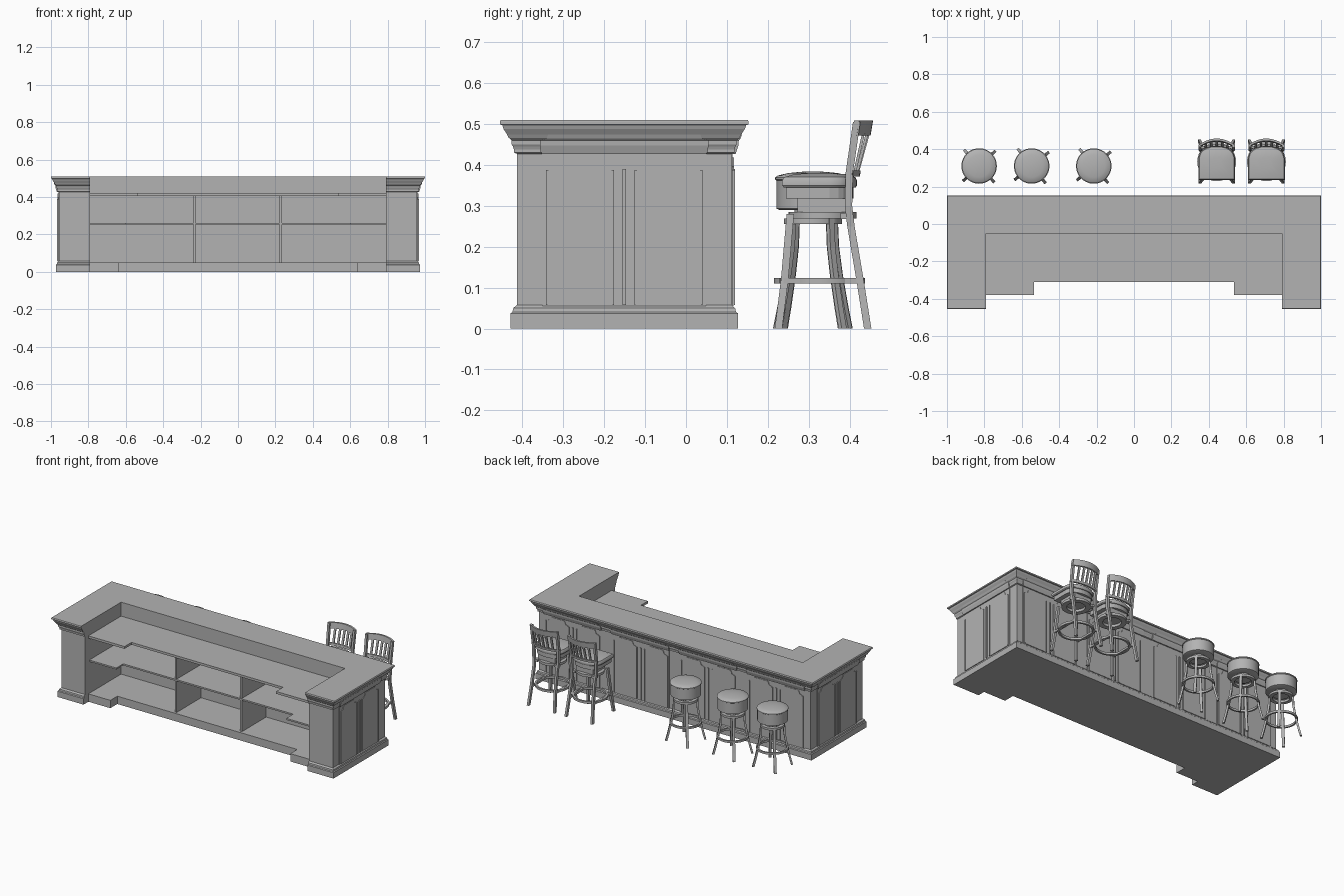
import bpy, bmesh, math
from mathutils import Vector

cube = bpy.data.objects.get("Cube")
if cube:
    bpy.data.objects.remove(cube)

grey = bpy.data.materials.new("plain_grey")
grey.use_nodes = True
COLOUR = (0.45, 0.45, 0.45, 1)
grey.diffuse_color = COLOUR
grey.node_tree.nodes["Principled BSDF"].inputs["Base Color"].default_value = COLOUR


def loft(name, loops, cyclic=False, smooth=False, loc=(0, 0, 0), turn=0):
    """Skin a list of equal point loops; cap the ends unless cyclic."""
    bm = bmesh.new()
    rings = [[bm.verts.new(p) for p in loop] for loop in loops]
    n = len(rings[0])
    pairs = list(zip(rings, rings[1:]))
    if cyclic:
        pairs.append((rings[-1], rings[0]))
    else:
        bm.faces.new(rings[0])
        bm.faces.new(rings[-1])
    for a, b in pairs:
        for i in range(n):
            j = (i + 1) % n
            bm.faces.new((a[i], a[j], b[j], b[i]))
    bmesh.ops.recalc_face_normals(bm, faces=bm.faces)
    mesh = bpy.data.meshes.new(name)
    bm.to_mesh(mesh)
    bm.free()
    mesh.materials.append(grey)
    if smooth:
        mesh.shade_smooth()
        mesh.set_sharp_from_angle(angle=math.radians(35))
    ob = bpy.data.objects.new(name, mesh)
    ob.location = loc
    ob.rotation_euler.z = turn
    bpy.context.collection.objects.link(ob)
    return ob


def prism(name, outline, z0, z1, **kw):
    return loft(name, [[(x, y, z) for x, y in outline] for z in (z0, z1)], **kw)


def box(name, x0, x1, y0, y1, z0, z1, **kw):
    return prism(name, [(x0, y0), (x1, y0), (x1, y1), (x0, y1)], z0, z1, **kw)


def lathe(name, profile, sides=32, **kw):
    angles = [2 * math.pi * i / sides for i in range(sides)]
    return loft(name, [[(r * math.cos(a), r * math.sin(a), z) for a in angles]
                       for r, z in profile], smooth=True, **kw)


def bar(name, path, wide, deep, **kw):
    """Upright bar of rectangular section along a path, section kept level."""
    return loft(name, [[(x + sx * wide / 2, y + sy * deep / 2, z)
                        for sx, sy in ((-1, -1), (1, -1), (1, 1), (-1, 1))]
                       for x, y, z in path], **kw)


def ring(name, r, z, wide, tall, **kw):
    loops = []
    for i in range(32):
        a = 2 * math.pi * i / 32
        loops.append([((r + u) * math.cos(a), (r + u) * math.sin(a), z + v)
                      for u, v in ((-wide / 2, -tall / 2), (wide / 2, -tall / 2),
                                   (wide / 2, tall / 2), (-wide / 2, tall / 2))])
    return loft(name, loops, cyclic=True, smooth=True, **kw)


# Counter: U-shaped outline, inset by the moulding profile at each height
BACK, FRONT, INNER, WALL = 0.153, -0.455, 0.79, -0.05


def u_outline(d, z):
    right = [(INNER, WALL), (INNER, FRONT + d), (1 - d, FRONT + d), (1 - d, BACK - d)]
    left = [(-x, y) for x, y in reversed(right)]
    return [(x, y, z) for x, y in right + left]


PROFILE = [(.026, 0), (.026, .037), (.031, .041), (.033, .05), (.042, .058),
           (.042, .427), (.035, .43), (.035, .437), (.032, .445), (.029, .45),
           (.029, .46), (.022, .466), (.018, .474), (.009, .488), (.006, .497),
           (0, .499), (0, .506), (.002, .509)]
loft("counter_body", [u_outline(d, z) for d, z in PROFILE])


# Stepped boards between the wings: work surface, shelf and floor
def stepped_board(name, step, z0, z1, mid, side):
    half = [(INNER, WALL), (INNER, side), (step, side), (step, mid)]
    prism(name, half + [(-x, y) for x, y in reversed(half)], z0, z1)


stepped_board("work_surface", 0.535, .405, .42, -.31, -.38)
stepped_board("middle_shelf", 0.6, .252, .262, -.30, -.37)
stepped_board("floor_board", 0.635, 0, .05, -.31, -.38)
for i, x in enumerate((-.232, .228)):
    box(f"shelf_divider_{i + 1}", x - .006, x + .006, -.295, WALL, .05, .405)


# Panelled bays: backing, two shouldered panels, beads and a projecting header
def slab(name, outline, depth, **kw):
    return loft(name, [[(x, y, z) for x, z in outline] for y in (-.002, depth)], **kw)


def panel_outline(u0, u1):
    right = [(u1, .056), (u1, .385), (u1 - .008, .392), (u1 - .022, .396),
             (u1 - .026, .408), (u1 - .032, .418)]
    return right + [(u0 + u1 - x, z) for x, z in reversed(right)]


def bay(tag, loc, turn):
    kw = dict(loc=loc, turn=turn)
    box(tag + "_backing", -.2, .2, -.002, .003, .05, .428, **kw)
    for side, (u0, u1) in (("a", (-.188, -.028)), ("b", (.028, .188))):
        slab(f"{tag}_panel_{side}", panel_outline(u0, u1), .006, **kw)
        for k, u in enumerate((u0, u1)):
            box(f"{tag}_bead_{side}{k}", u - .003, u + .003, 0, .009, .058, .388, **kw)
    box(tag + "_centre_reed", -.004, .004, 0, .009, .058, .39, **kw)
    loft(tag + "_header", [[(-w, -.002, z), (w, -.002, z), (w, y, z), (-w, y, z)]
                           for w, y, z in ((.2, .010, .426), (.204, .012, .432),
                                           (.206, .017, .447), (.206, .018, .46),
                                           (.19, .022, .464), (.186, .026, .474))], **kw)


for i, x in enumerate((-.718, -.239, .239, .718)):
    bay(f"back_bay_{i + 1}", (x, BACK - .042, 0), 0)
bay("left_bay", (.958, -.151, 0), -math.pi / 2)
bay("right_bay", (-.958, -.151, 0), math.pi / 2)


# Round stools
def stool(tag, x, y, turn):
    kw = dict(loc=(x, y, 0), turn=turn)
    lathe(tag + "_seat", [(.082, .29), (.089, .293), (.089, .362), (.092, .364),
                          (.092, .369), (.086, .374), (.06, .38), (.03, .383),
                          (.008, .384)], **kw)
    lathe(tag + "_swivel", [(.045, .272), (.045, .292)], **kw)
    ring(tag + "_top_ring", .06, .262, .022, .014, **kw)
    ring(tag + "_foot_ring", .09, .117, .01, .013, **kw)
    for k in range(4):
        bar(f"{tag}_leg_{k + 1}", [(.113, 0, 0), (.1, 0, .05), (.082, 0, .13), (.07, 0, .2),
                                   (.066, 0, .27)], .012, .016,
            loc=(x, y, 0), turn=turn + math.pi / 2 * k)


for i, (x, turn) in enumerate(((-.828, .75), (-.547, .68), (-.215, .7))):
    stool(f"stool_{i + 1}", x, .31, turn)


# High chairs facing the counter
def seat_outline(s):
    pts = [(-.098, -.098), (.098, -.098), (.098, .02)]
    pts += [(.094 * math.cos(a), .03 + .055 * math.sin(a))
            for a in (math.pi * i / 12 for i in range(1, 12))]
    pts.append((-.098, .02))
    return [(x * s, y * s) for x, y in pts]


def chair(tag, x, y):
    kw = dict(loc=(x, y, 0))
    loft(tag + "_seat", [[(px, py, z) for px, py in seat_outline(s)]
                         for s, z in ((.96, .345), (1, .35), (1, .362), (.95, .37),
                                      (.7, .377), (.3, .38))], smooth=True, **kw)
    prism(tag + "_seat_frame", seat_outline(.9), .318, .345, **kw)
    box(tag + "_swivel", -.06, .06, -.06, .06, .285, .318, **kw)
    ring(tag + "_top_ring", .068, .277, .03, .016, **kw)
    ring(tag + "_foot_ring", .098, .117, .012, .014, **kw)
    # back posts run from the floor to the crest, front legs stop under the seat
    for side, s in (("left", 1), ("right", -1)):
        bar(f"{tag}_{side}_back_post", [(s * .092, .111, 0), (s * .084, .092, .12),
                                        (s * .08, .07, .25), (s * .086, .064, .3),
                                        (s * .088, .066, .38), (s * .09, .084, .505)],
            .014, .018, **kw)
        bar(f"{tag}_{side}_front_leg", [(s * .09, -.107, 0), (s * .078, -.092, .12),
                                        (s * .066, -.078, .28)], .015, .018, **kw)
        box(f"{tag}_{side}_stretcher", s * .083 - .005, s * .083 + .005, -.095, .095,
            .11, .123, **kw)
        box(f"{tag}_{side}_arm_bracket", s * .072 - .014, s * .072 + .014, .045, .07,
            .268, .282, **kw)

    # curved crest rail and lower rail, joined by slats
    def rail(name, y0, bow, z0, z1, lean):
        loops = []
        for i in range(13):
            t = i / 6 - 1
            yy = y0 + bow * (1 - t * t)
            loops.append([(t * .097, yy - .006, z0), (t * .097, yy + .006, z0),
                          (t * .097, yy + .006 + lean, z1), (t * .097, yy - .006 + lean, z1)])
        loft(name, loops, smooth=True, **kw)

    rail(tag + "_crest", .078, .034, .472, .508, .006)
    rail(tag + "_lower_rail", .066, .02, .372, .386, .002)
    for k in range(5):
        u = (k - 2) * .029
        drop = (u / .097) ** 2
        bar(f"{tag}_slat_{k + 1}", [(u, .086 - .02 * drop, .38),
                                    (u, .113 - .034 * drop, .478)], .013, .007, **kw)


for i, x in enumerate((.442, .708)):
    chair(f"chair_{i + 1}", x, .333)
